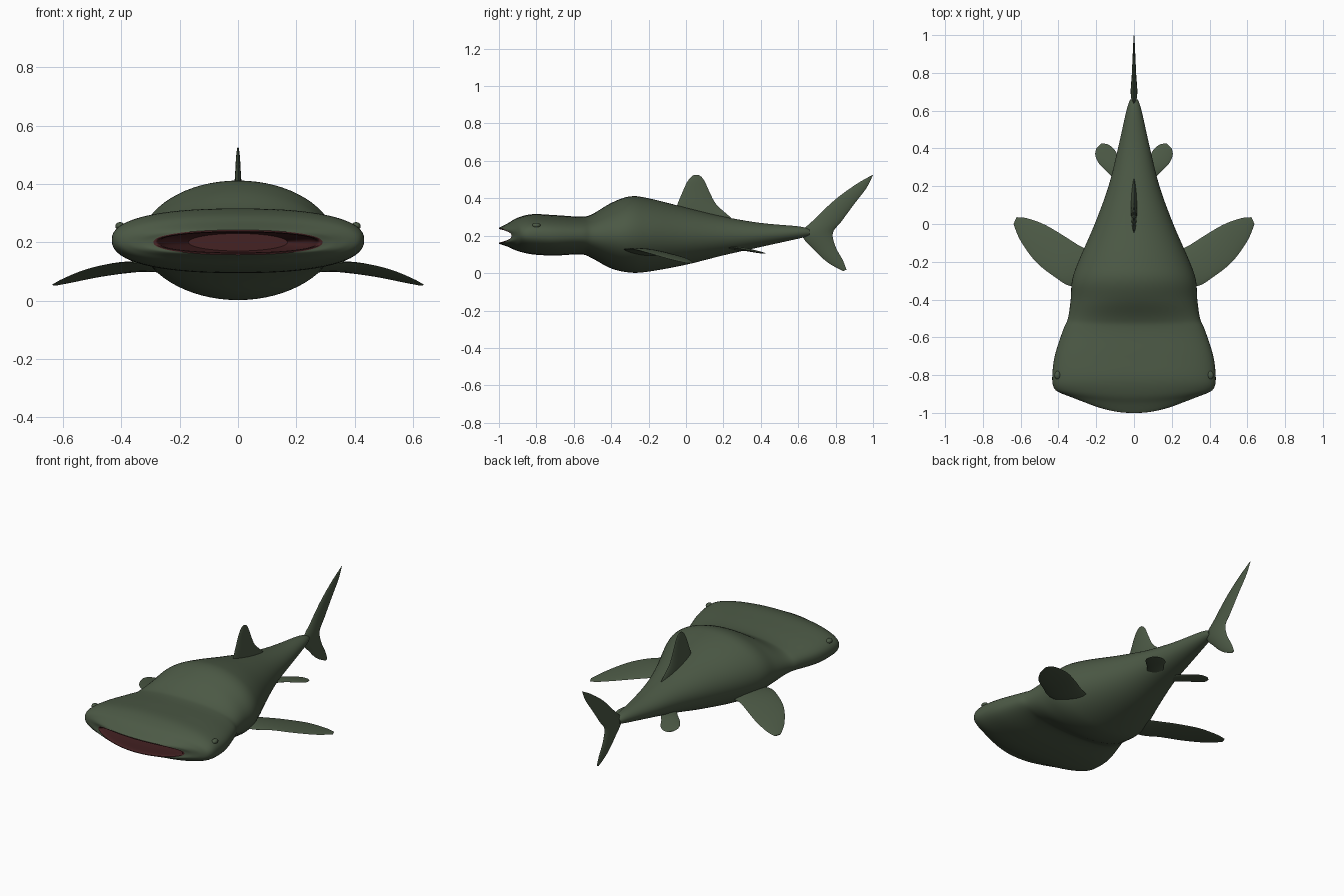
import bpy, bmesh, math
from mathutils import Vector

cube = bpy.data.objects.get("Cube")
if cube:
    bpy.data.objects.remove(cube, do_unlink=True)


def material(name, rgb):
    m = bpy.data.materials.new(name)
    m.use_nodes = True
    m.diffuse_color = (*rgb, 1)
    m.node_tree.nodes["Principled BSDF"].inputs["Base Color"].default_value = (*rgb, 1)
    return m


skin = material("dark green skin", (0.072, 0.1, 0.06))
flesh = material("maroon mouth", (0.06, 0.016, 0.017))


def spline(rows, steps):
    """Catmull-Rom interpolation of rows of numbers."""
    out = []
    for i in range(len(rows) - 1):
        a, b, c, d = (rows[min(max(i + k, 0), len(rows) - 1)] for k in (-1, 0, 1, 2))
        for s in range(steps):
            t = s / steps
            out.append([q + t * (r - p) / 2 + t * t * (2 * p - 5 * q + 4 * r - u) / 2
                        + t ** 3 * (3 * q - p - 3 * r + u) / 2
                        for p, q, r, u in zip(a, b, c, d)])
    return out + [list(rows[-1])]


def loft(name, rings, mat, cap_start=True, cap_end=True, flip=False):
    """Skin a list of closed rings of points."""
    bm = bmesh.new()
    loops = [[bm.verts.new(p) for p in ring] for ring in rings]
    n = len(loops[0])
    for a, b in zip(loops, loops[1:]):
        for i in range(n):
            j = (i + 1) % n
            bm.faces.new((a[i], a[j], b[j], b[i]))
    if cap_start:
        bm.faces.new(loops[0][::-1])
    if cap_end:
        bm.faces.new(loops[-1])
    bmesh.ops.recalc_face_normals(bm, faces=bm.faces)
    if flip:
        bmesh.ops.reverse_faces(bm, faces=bm.faces)
    mesh = bpy.data.meshes.new(name)
    bm.to_mesh(mesh)
    bm.free()
    obj = bpy.data.objects.new(name, mesh)
    bpy.context.collection.objects.link(obj)
    mesh.materials.append(mat)
    smooth(obj)
    return obj


def smooth(obj):
    bpy.ops.object.select_all(action="DESELECT")
    obj.select_set(True)
    bpy.context.view_layer.objects.active = obj
    bpy.ops.object.shade_smooth_by_angle(angle=math.radians(50))


def section(row, n=64):
    """Superellipse across the body, bowed backwards at its sides."""
    y, bow, w, low, high, power = row
    ring = []
    for i in range(n):
        a = 2 * math.pi * i / n
        c, s = math.cos(a), math.sin(a)
        x = w * math.copysign(abs(c) ** (2 / power), c)
        z = (low + high) / 2 + (high - low) / 2 * math.copysign(abs(s) ** (2 / power), s)
        ring.append((x, y + bow * x * x, z))
    return ring


def fin(name, stations, thick_axis, mirrored=False):
    """Blade with lens sections: each station is a leading and trailing point and a half thickness."""
    axis = Vector(thick_axis)
    sides = [1, -1] if mirrored else [1]
    for side in sides:
        rings = []
        for row in spline(stations, 5):
            lead, trail, half = Vector(row[:3]), Vector(row[3:6]), row[6]
            ring = []
            for i in range(20):
                a = 2 * math.pi * i / 20
                p = lead.lerp(trail, (1 - math.cos(a)) / 2)
                p += axis * half * math.copysign(abs(math.sin(a)) ** 1.5, math.sin(a))
                ring.append((p.x * side, p.y, p.z))
            rings.append(ring)
        prefix = ("left_" if side > 0 else "right_") if mirrored else ""
        loft(prefix + name, rings, skin)


# Broad head running into a deep body and a thin tail stalk:
# y, bow, half width, low z, high z, section power
body_rows = [
    (-1.0, 0.83, 0.29, 0.157, 0.242, 2.2),
    (-0.985, 0.62, 0.34, 0.152, 0.25, 2.2),
    (-0.95, 0.36, 0.385, 0.14, 0.268, 2.2),
    (-0.9, 0.15, 0.42, 0.118, 0.296, 2.3),
    (-0.82, 0.0, 0.433, 0.1, 0.315, 2.4),
    (-0.7, 0, 0.42, 0.094, 0.31, 2.4),
    (-0.56, 0, 0.375, 0.1, 0.302, 2.3),
    (-0.5, 0, 0.35, 0.078, 0.316, 2.2),
    (-0.4, 0, 0.335, 0.025, 0.375, 2),
    (-0.3, 0, 0.328, 0.003, 0.41, 2),
    (-0.2, 0, 0.295, 0.008, 0.4, 2),
    (0, 0, 0.208, 0.045, 0.35, 2),
    (0.2, 0, 0.135, 0.095, 0.302, 2),
    (0.4, 0, 0.085, 0.14, 0.268, 2),
    (0.6, 0, 0.04, 0.184, 0.25, 2),
    (0.66, 0, 0.02, 0.2, 0.235, 2),
]
loft("body", [section(r) for r in spline(body_rows, 5)], skin, cap_start=False)

# Mouth lining, from the lip back to the throat
mouth_rows = [
    (-1.0, 0.83, 0.29, 0.157, 0.242, 2.2),
    (-0.985, 0.8, 0.275, 0.165, 0.234, 2.2),
    (-0.85, 0.3, 0.25, 0.155, 0.245, 2.2),
    (-0.65, 0, 0.17, 0.17, 0.23, 2),
]
loft("mouth_lining", [section(r) for r in spline(mouth_rows, 4)], flesh,
     cap_start=False, flip=True)

# Small raised eyes
for side, word in ((1, "left"), (-1, "right")):
    bpy.ops.mesh.primitive_uv_sphere_add(segments=16, ring_count=10, radius=1,
                                         location=(0.405 * side, -0.8, 0.255))
    eye = bpy.context.object
    eye.name = word + "_eye"
    eye.scale = (0.016, 0.022, 0.014)
    eye.data.materials.append(skin)
    smooth(eye)

# Paired fins
fin("pectoral_fin", [
    (0.2, -0.32, 0.115, 0.2, -0.15, 0.1, 0.018),
    (0.33, -0.33, 0.128, 0.28, -0.12, 0.105, 0.016),
    (0.42, -0.28, 0.128, 0.36, -0.07, 0.098, 0.012),
    (0.52, -0.2, 0.107, 0.47, -0.005, 0.082, 0.008),
    (0.6, -0.09, 0.075, 0.565, 0.03, 0.063, 0.005),
    (0.638, 0.0, 0.054, 0.622, 0.036, 0.052, 0.002),
], (0, 0, 1), mirrored=True)
fin("pelvic_fin", [
    (0.08, 0.21, 0.135, 0.03, 0.29, 0.13, 0.01),
    (0.13, 0.265, 0.135, 0.075, 0.345, 0.122, 0.009),
    (0.185, 0.32, 0.125, 0.105, 0.395, 0.112, 0.007),
    (0.205, 0.365, 0.115, 0.14, 0.422, 0.107, 0.005),
    (0.2, 0.4, 0.11, 0.175, 0.425, 0.105, 0.002),
], (0, 0, 1), mirrored=True)


def upright(rows):
    """Place (lead y, lead z, trail y, trail z, half thickness) on the centre plane."""
    return [(0, a, b, 0, c, d, h) for a, b, c, d, h in rows]


# Back fin and two-lobed tail fin
fin("dorsal_fin", upright([
    (-0.06, 0.27, 0.27, 0.27, 0.016),
    (-0.06, 0.32, 0.225, 0.31, 0.016),
    (-0.045, 0.37, 0.16, 0.37, 0.014),
    (-0.02, 0.43, 0.123, 0.44, 0.01),
    (0.005, 0.485, 0.1, 0.49, 0.007),
    (0.028, 0.515, 0.083, 0.514, 0.004),
    (0.045, 0.525, 0.066, 0.525, 0.002),
]), (1, 0, 0))
fin("tail_fin", upright([
    (0.84, 0.011, 0.858, 0.018, 0.002),
    (0.76, 0.055, 0.838, 0.07, 0.007),
    (0.69, 0.12, 0.8, 0.14, 0.012),
    (0.62, 0.21, 0.785, 0.215, 0.018),
    (0.7, 0.3, 0.83, 0.275, 0.013),
    (0.8, 0.395, 0.9, 0.37, 0.009),
    (0.91, 0.475, 0.965, 0.455, 0.005),
    (0.99, 0.521, 1.0, 0.525, 0.002),
]), (1, 0, 0))
